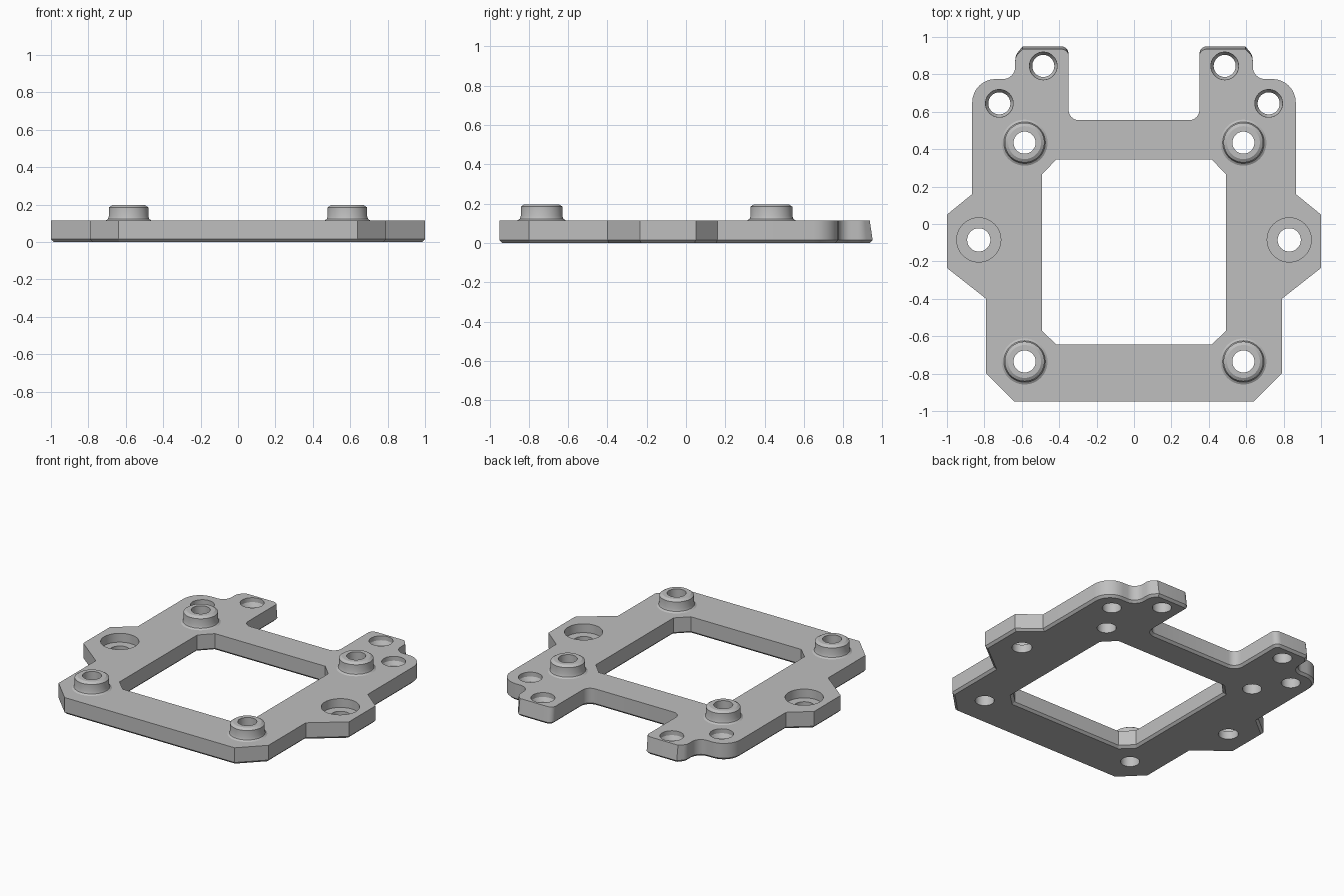
import bpy
import bmesh
from math import sin, cos, radians

if "Cube" in bpy.data.objects:
    bpy.data.objects.remove(bpy.data.objects["Cube"], do_unlink=True)

GREY = (0.52, 0.52, 0.52, 1)
mat = bpy.data.materials.new("plain grey")
mat.use_nodes = True
mat.diffuse_color = GREY
mat.node_tree.nodes["Principled BSDF"].inputs["Base Color"].default_value = GREY

TOP = 0.115
EDGE = 0.015
HOLE = 0.059


def arc(cx, cy, r, a0, a1, n=8):
    angles = [radians(a0 + (a1 - a0) * i / n) for i in range(n + 1)]
    return [(cx + r * cos(a), cy + r * sin(a)) for a in angles]


def mirrored(half):
    return half + [(-x, y) for x, y in reversed(half)]


def loft(bm, loops, closed=False):
    """Skin a stack of equal (x, y, z) loops; cap it, or join last to first."""
    rings = [[bm.verts.new(p) for p in loop] for loop in loops]
    n = len(rings[0])
    pairs = list(zip(rings, rings[1:]))
    if closed:
        pairs.append((rings[-1], rings[0]))
    else:
        bm.faces.new(rings[0][::-1])
        bm.faces.new(rings[-1])
    for a, b in pairs:
        for i in range(n):
            j = (i + 1) % n
            bm.faces.new((a[i], a[j], b[j], b[i]))


def lathe(bm, x, y, profile, closed=False):
    loft(bm, [[(px, py, z) for px, py in arc(x, y, r, 0, 360, 48)[:-1]]
              for r, z in profile], closed)


def make_object(name, bm):
    bmesh.ops.recalc_face_normals(bm, faces=bm.faces)
    mesh = bpy.data.meshes.new(name)
    bm.to_mesh(mesh)
    bm.free()
    mesh.materials.append(mat)
    obj = bpy.data.objects.new(name, mesh)
    bpy.context.collection.objects.link(obj)
    return obj


def smooth(obj):
    bpy.ops.object.select_all(action='DESELECT')
    obj.select_set(True)
    bpy.context.view_layer.objects.active = obj
    bpy.ops.object.shade_smooth_by_angle(angle=radians(25))


# Plate outline, right half from the front edge round to the rear notch
half = [(0.64, -0.95), (0.79, -0.80), (0.79, -0.40),
        (1.0, -0.235), (1.0, 0.05), (0.865, 0.16)]
half += arc(0.74, 0.65, 0.125, 0, 90)
half += arc(0.70, 0.84, 0.065, 270, 180)
half += arc(0.56, 0.875, 0.075, 0, 35, 4)
half += [(0.595, 0.95)]
half += arc(0.39, 0.91, 0.04, 90, 180, 6)
half += arc(0.295, 0.61, 0.055, 0, -90, 6)
outline = mirrored(half)

bm = bmesh.new()
loft(bm, [[(x, y, z) for x, y in outline] for z in (0, TOP)])
bmesh.ops.recalc_face_normals(bm, faces=bm.faces)
# Chamfer the lower rim
rim = [e for e in bm.edges if all(v.co.z < 0.001 for v in e.verts)]
bmesh.ops.bevel(bm, geom=rim, offset=EDGE, segments=1, affect='EDGES')
# Lean the rear ends of the two prongs forward towards the top
for v in bm.verts:
    if v.co.z > TOP - 0.001:
        v.co.y -= 0.015 * max(0, (v.co.y - 0.87) / 0.08)
plate = make_object("plate", bm)

# Cutter for the window and every hole
window = mirrored([(0.415, -0.645), (0.493, -0.57), (0.493, 0.265), (0.415, 0.345)])
boss_spots = [(s * 0.585, y) for s in (-1, 1) for y in (-0.735, 0.435)]
bm = bmesh.new()
mid = -0.15
loft(bm, [[(x * k, mid + (y - mid) * k, z) for x, y in window]
          for k, z in ((1.06, -EDGE), (1.03, 0), (1, EDGE), (1, 0.2))])
for x, y in boss_spots:
    lathe(bm, x, y, [(HOLE, -0.1), (HOLE, 0.2)])
for s in (-1, 1):
    # Counterbored side holes
    lathe(bm, s * 0.83, -0.085,
          [(0.062, -0.1), (0.062, 0.055), (0.118, 0.055), (0.118, 0.2)])
    # Countersunk rear holes
    for x, y in ((0.485, 0.845), (0.72, 0.645)):
        lathe(bm, s * x, y,
              [(HOLE, -0.1), (HOLE, 0.06), (0.074, 0.085), (0.074, 0.2)])
cutter = make_object("hole_cutter", bm)
cutter.hide_render = True

mod = plate.modifiers.new("holes", 'BOOLEAN')
mod.operation = 'DIFFERENCE'
mod.solver = 'EXACT'
mod.object = cutter
bpy.context.view_layer.update()
evaluated = plate.evaluated_get(bpy.context.evaluated_depsgraph_get())
cut_mesh = bpy.data.meshes.new_from_object(evaluated)
plate.modifiers.clear()
plate.data = cut_mesh
bpy.data.objects.remove(cutter, do_unlink=True)
smooth(plate)

# Flared, hollow mounting bosses
boss_profile = [(HOLE, TOP), (0.123, TOP), (0.111, 0.123), (0.106, 0.138),
                (0.106, 0.185), (0.088, 0.197), (HOLE, 0.197)]
for x, y in boss_spots:
    bm = bmesh.new()
    lathe(bm, x, y, boss_profile, closed=True)
    side = "left" if x > 0 else "right"
    end = "rear" if y > 0 else "front"
    smooth(make_object(f"{end}_{side}_boss", bm))
